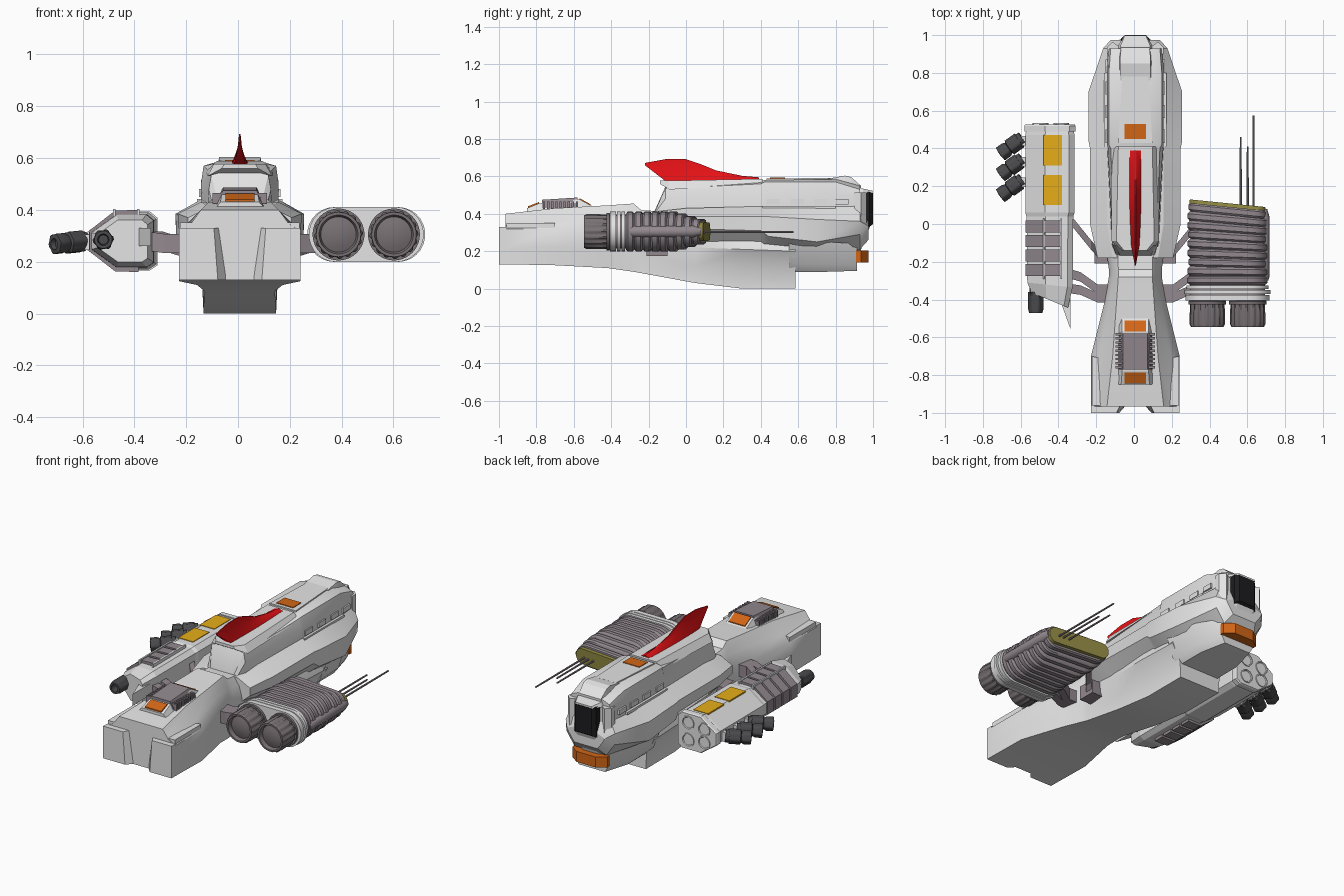
import bpy, bmesh, math
from mathutils import Vector

CX = 0.007  # hull centre line


def mat(name, r, g, b):
    m = bpy.data.materials.new(name)
    m.diffuse_color = (r, g, b, 1)
    return m


HULL = mat("hull_grey", 0.78, 0.78, 0.78)
MAUVE = mat("machinery_mauve", 0.29, 0.25, 0.275)
NOZZLE = mat("nozzle_grey", 0.19, 0.165, 0.175)
DARK = mat("launcher_dark", 0.07, 0.07, 0.075)
BLACK = mat("canopy_black", 0.012, 0.012, 0.014)
RED = mat("fin_red", 0.80, 0.006, 0.008)
ORANGE = mat("orange", 0.64, 0.13, 0.008)
YELLOW = mat("yellow", 0.80, 0.42, 0.01)
OLIVE = mat("olive", 0.28, 0.25, 0.055)


def loft(name, rings, m, smooth=0):
    """Skin a list of equal-length point rings and cap both ends."""
    bm = bmesh.new()
    vs = [[bm.verts.new(p) for p in r] for r in rings]
    n = len(vs[0])
    for a, b in zip(vs, vs[1:]):
        for i in range(n):
            j = (i + 1) % n
            bm.faces.new((a[i], a[j], b[j], b[i]))
    bm.faces.new(vs[0])
    bm.faces.new(vs[-1])
    bmesh.ops.recalc_face_normals(bm, faces=bm.faces)
    me = bpy.data.meshes.new(name)
    bm.to_mesh(me)
    bm.free()
    me.materials.append(m)
    ob = bpy.data.objects.new(name, me)
    bpy.context.collection.objects.link(ob)
    if smooth:
        bpy.ops.object.select_all(action='DESELECT')
        ob.select_set(True)
        bpy.context.view_layer.objects.active = ob
        bpy.ops.object.shade_smooth_by_angle(angle=math.radians(smooth))
    return ob


def hull(name, stations, m, smooth=0):
    """Stations (y, half profile of (x, z) from bottom to top), mirrored about CX."""
    return loft(name, [[(CX + x, y, z) for x, z in p] + [(CX - x, y, z) for x, z in reversed(p)]
                       for y, p in stations], m, smooth)


def prism(name, pts, axis, a, b, m):
    order = {'y': lambda p, q, d: (p, d, q), 'z': lambda p, q, d: (p, q, d)}[axis]
    return loft(name, [[order(p, q, d) for p, q in pts] for d in (a, b)], m)


def box(name, x0, x1, y0, y1, z0, z1, m):
    return prism(name, [(x0, y0), (x1, y0), (x1, y1), (x0, y1)], 'z', z0, z1, m)


def lathe(name, origin, direction, profile, m, n=24, flute=0.0, smooth=40):
    """Profile (distance along axis, radius, fluted?) turned about an axis."""
    d = Vector(direction).normalized()
    u = d.cross(Vector((0, 0, 1))).normalized()
    w = d.cross(u)
    rings = []
    for t, r, fl in profile:
        ring = []
        for i in range(n):
            rr = r * (1 - flute * (i // 2 % 2)) if fl else r
            a = 2 * math.pi * i / n
            ring.append(Vector(origin) + d * t + (u * math.cos(a) + w * math.sin(a)) * rr)
        rings.append(ring)
    return loft(name, rings, m, smooth)


# Front boom and keel
hull("boom_and_keel", [
    (-0.965, [(.235, .13), (.235, .22), (.235, .32), (.19, .345), (.15, .40)]),
    (-0.70, [(.235, .125), (.235, .22), (.235, .32), (.19, .36), (.12, .43)]),
    (-0.42, [(.165, .11), (.165, .20), (.165, .30), (.14, .38), (.10, .445)]),
    (-0.28, [(.14, .09), (.14, .20), (.14, .30), (.12, .38), (.09, .455)]),
    (-0.24, [(.135, .083), (.135, .19), (.14, .30), (.12, .37), (.09, .42)]),
    (0.05, [(.14, .03), (.142, .12), (.18, .22), (.15, .35), (.10, .40)]),
    (0.30, [(.14, .0), (.145, .11), (.20, .21), (.15, .35), (.10, .40)]),
    (0.585, [(.14, .0), (.145, .10), (.20, .20), (.15, .35), (.10, .40)])], HULL, 30)
for s in (-1, 1):
    # Prongs either side of the front notch
    prong = lambda a, b, y: [(CX + s * a, y, .13), (CX + s * .235, y, .13), (CX + s * .235, y, .33), (CX + s * b, y, .33)]
    loft("front_prong", [prong(.085, .10, -1), prong(.05, .08, -.96)], HULL)
    # Raised panels on the boom shoulders
    prism("boom_shoulder", [(CX + s * .23, -.96), (CX + s * .23, -.70), (CX + s * .19, -.71), (CX + s * .18, -.96)],
          'z', .31, .352, HULL)

# Middle hull with wide shoulders
hull("shoulder_hull", [
    (-0.18, [(.12, .25), (.20, .32), (.20, .37), (.12, .41)]),
    (0.0, [(.14, .22), (.235, .32), (.24, .385), (.15, .43)]),
    (0.40, [(.14, .20), (.235, .31), (.24, .385), (.15, .44)]),
    (0.44, [(.14, .20), (.245, .28), (.248, .385), (.15, .44)]),
    (0.70, [(.14, .20), (.245, .25), (.248, .37), (.15, .44)]),
    (0.93, [(.11, .21), (.165, .29), (.17, .36), (.13, .45)]),
    (0.975, [(.08, .26), (.12, .315), (.13, .335), (.08, .355)])], HULL, 25)
hull("lower_nose", [
    (0.55, [(.13, .09), (.17, .13), (.21, .24)]),
    (0.75, [(.13, .09), (.16, .13), (.20, .25)]),
    (0.915, [(.09, .095), (.11, .13), (.12, .24)])], HULL, 30)

# Upper cabin
hull("upper_cabin", [
    (-0.17, [(.09, .38), (.10, .40), (.08, .408), (.05, .41)]),
    (-0.11, [(.125, .40), (.12, .48), (.11, .535), (.07, .545)]),
    (0.40, [(.15, .41), (.145, .50), (.13, .56), (.09, .575)]),
    (0.42, [(.15, .41), (.15, .50), (.14, .57), (.09, .58)]),
    (0.80, [(.15, .41), (.15, .50), (.14, .57), (.09, .585)]),
    (0.93, [(.14, .41), (.145, .50), (.13, .53), (.08, .55)])], HULL, 25)
hull("deck_plate", [(-.14, [(.07, .56), (.06, .577)]), (-.09, [(.125, .53), (.10, .577)]),
                    (.41, [(.13, .55), (.09, .587)])], HULL)
hull("top_hatch", [(.43, [(.09, .57), (.09, .588)]), (.78, [(.07, .57), (.07, .592)])], HULL)
hull("brow_ridge", [(.76, [(.085, .57), (.08, .588)]), (.85, [(.085, .57), (.08, .604)]),
                    (.885, [(.085, .55), (.08, .595)]), (.935, [(.08, .51), (.075, .55)])], HULL)
hull("canopy_brow", [(.90, [(.095, .51), (.08, .54)]), (.945, [(.09, .51), (.078, .535)]),
                     (.998, [(.06, .512), (.055, .523)])], HULL)
box("hatch_plate", CX - .057, CX + .057, .45, .53, .58, .593, ORANGE)
for s in (-1, 1):
    for y in (.43, .56, .685, .80):
        box("side_window_tab", CX + s * .13, CX + s * .158, y, y + .07, .45, .48, HULL)
    box("side_rail", CX + s * .13, CX + s * .165, .41, .80, .425, .442, HULL)
    # Cheeks beside the canopy
    loft("nose_cheek", [[(CX + s * x, y, z) for x, y in ((.06, .90), (.15, .90), (.15, .935), (.12, .965), (.095, .945), (.06, .945))]
                        for z in (.34, .515)], HULL)

# Nose canopy and chin
hull("canopy", [(.90, [(.076, .33), (.076, .518)]), (.98, [(.076, .33), (.074, .517)]),
                (1.0, [(.055, .345), (.055, .512)])], BLACK)
loft("canopy_sill", [[(CX + x * k, y + d, z) for x, y in ((-.13, .88), (.13, .88), (.11, .95), (.06, .97), (-.06, .97), (-.11, .95))]
                     for k, d, z in ((.75, -.04, .19), (.85, -.02, .25), (1, .015, .335))], HULL)
loft("orange_chin", [[(CX + x, y, z) for x, y in ((-.12, .91), (.12, .91), (.12, .935), (.065, .975), (-.065, .975), (-.12, .935))]
                     for z in (.14, .205)], ORANGE)

# Dorsal fin: thin crest, wider foot
fin = ((-.22, .672, .003, .66), (-.11, .692, .022, .575), (0, .692, .028, .575), (.08, .665, .031, .575),
       (.16, .632, .033, .575), (.30, .603, .033, .575), (.39, .595, .032, .575))
hull("dorsal_fin", [(y, [(w, zb), (w * .9, zb + .012), (w * .3, zb + (zt - zb) * .5 + .006), (.003, zt)])
                    for y, zt, w, zb in fin], RED, 50)

# Vent block on the boom
hull("vent_base", [(-.85, [(.10, .40), (.075, .43)]), (-.78, [(.10, .40), (.07, .458)]),
                   (-.57, [(.10, .40), (.07, .478)]), (-.50, [(.10, .40), (.07, .44)])], HULL)
hull("vent_grille", [(-.77, [(.09, .43), (.065, .475)]), (-.58, [(.09, .43), (.065, .487)])], MAUVE)
hull("vent_plate_front", [(-.845, [(.056, .42), (.056, .440)]), (-.785, [(.056, .42), (.056, .463)])], ORANGE)
hull("vent_plate_rear", [(-.57, [(.056, .42), (.056, .484)]), (-.51, [(.056, .42), (.056, .451)])], ORANGE)
for s in (-1, 1):
    for i in range(9):
        y = -.765 + i * .022
        box("vent_rib", CX + s * .07, CX + s * .105, y, y + .012, .425, .465, MAUVE)

# Struts to the side pods
for s in (-1, 1):
    for path in (((.34, .02, .28), (.30, -.03, .28), (.235, -.11, .26), (.20, -.15, .22), (.10, -.17, .21)),
                 ((.36, -.26, .28), (.29, -.28, .27), (.20, -.345, .27), (.10, -.345, .27)),
                 ((.36, -.34, .28), (.29, -.35, .27), (.20, -.39, .27), (.10, -.39, .27))):
        loft("strut", [[(CX + s * x, y + a, z + b) for a, b in ((-.025, -.037), (.025, -.037), (.025, .037), (-.025, .037))]
                       for x, y, z in path], MAUVE)
    box("strut_bracket", CX + s * .11, CX + s * .215, -.21, -.10, .175, .26, MAUVE)

# Left weapon pod
POD = [(-.315, .19), (-.315, .365), (-.345, .39), (-.47, .39), (-.575, .315), (-.575, .245), (-.47, .17), (-.345, .17)]


def pod_ring(y, k, slant=0.0):
    return [(-.445 + (x + .445) * k, y - slant * (x + .575), .28 + (z - .28) * k) for x, z in POD]


loft("weapon_pod", [pod_ring(-.365, .74, .3), pod_ring(-.31, .92, .1), pod_ring(-.28, .93), pod_ring(.04, .95),
                    pod_ring(.06, 1), pod_ring(.47, 1), pod_ring(.50, .97)], HULL)
loft("pod_end_cap", [pod_ring(.49, 1.04), pod_ring(.52, 1.04), pod_ring(.528, 1.0)], HULL)
half = [(-.385, .40), (-.475, .397), (-.574, .320), (-.574, .240), (-.475, .163), (-.385, .160)]
for i in range(4):
    y = -.275 + i * .077
    prism("pod_slat", half, 'y', y, y + .062, MAUVE)
for x in (-.478, -.385):
    box("slat_rail", x - .005, x + .005, -.29, .03, .37, .403, HULL)
for y in (.10, .31):
    box("pod_yellow_plate", -.48, -.38, y, y + .16, .385, .394, YELLOW)
for x, z in ((-.385, .335), (-.385, .228), (-.495, .32), (-.495, .24)):
    lathe("pod_tube", (x, .51, z), (0, 1, 0), ((0, .042, 0), (.024, .042, 0), (.024, .036, 0), (.0185, .033, 0)), HULL, 12)
prism("pod_spike", [(-.40, -.38), (-.335, -.56), (-.335, -.26)], 'z', .26, .33, HULL)
lathe("pod_thruster", (-.52, -.33, .285), (0, -1, 0),
      ((0, .032, 0), (.03, .032, 0), (.03, .041, 1), (.12, .041, 1), (.142, .034, 0), (.142, .022, 0), (.10, .018, 0)), DARK, 24, .12)
for y in (.215, .325, .435):
    box("launcher_mount", -.61, -.55, y - .02, y + .03, .245, .305, HULL)
    lathe("launcher", (-.59, y + .02, .28), (-.80, -.58, -.08),
          ((0, .036, 0), (.02, .036, 0), (.02, .044, 1), (.085, .044, 1), (.09, .033, 0), (.105, .041, 1), (.145, .041, 1),
           (.148, .022, 0), (.13, .018, 0)), DARK, 24, .1)


# Right twin engine
def stadium(y, hw, hh, cx=.495, tilt=0, n=14):
    out = []
    for i in range(2 * n):
        c = 1 if i < n else -1
        a = -math.pi / 2 + math.pi * (i % n) / (n - 1) + (0 if i < n else math.pi)
        x = c * (hw - hh) + math.cos(a) * hh
        out.append((cx + x, y - tilt * x, .305 + math.sin(a) * hh))
    return out


rings = []
for i in range(9):
    y = -.32 + i * .046
    k = min(1, 1 - max(0, y + .08) / .17 * .48)
    t = .10 * i / 8
    w = .212 - (.006 if i % 3 == 2 else 0)
    rings += [stadium(y, w - .009, .097 * k, tilt=t), stadium(y + .009, w, .107 * k, tilt=t),
              stadium(y + .034, w, .107 * k, tilt=t), stadium(y + .043, w - .009, .097 * k, tilt=t)]
loft("engine_ribs", rings, MAUVE, 35)
loft("engine_olive_cap", [stadium(.06, .205, .054, tilt=.1), stadium(.11, .20, .048, tilt=.1)], OLIVE, 35)
for y0, y1, w in ((-.405, -.375, .222), (-.37, -.35, .228), (-.345, -.325, .218)):
    loft("engine_flange", [stadium(y0, w, .106), stadium(y1, w, .106)], HULL, 35)
loft("engine_core", [stadium(-.40, .20, .09), stadium(-.32, .20, .09)], MAUVE, 35)
for x in (.388, .602):
    lathe("engine_nozzle", (x, -.395, .305), (0, -1, 0),
          ((0, .085, 0), (.015, .1, 0), (.03, .1, 0), (.03, .092, 1), (.135, .094, 1), (.15, .086, 0), (.15, .075, 0),
           (.135, .07, 0), (.125, .068, 0), (.135, .04, 0), (.138, .012, 0)), NOZZLE, 64, .07, 35)
lathe("engine_side_pipe", (.685, -.30, .305), (0, 1, 0), ((0, .025, 0), (.02, .032, 0), (.34, .032, 0), (.38, .02, 0)), MAUVE, 14)
for x, y in ((.565, .46), (.602, .41), (.632, .575)):
    lathe("antenna", (x, .08, .302), (0, 1, 0), ((0, .006, 0), (y - .08, .005, 0)), MAUVE, 8)
